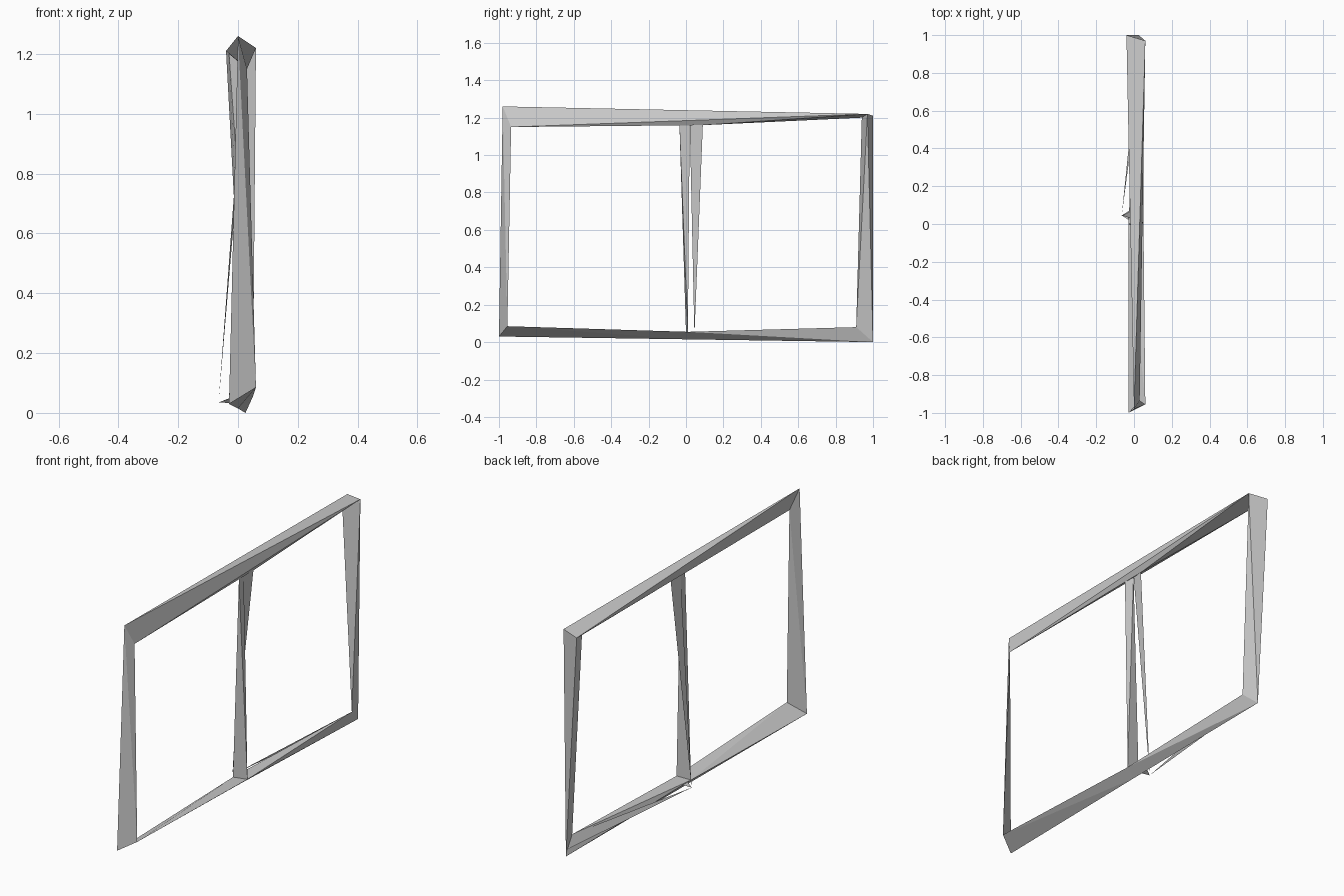
import bpy, bmesh
from mathutils import Vector

if "Cube" in bpy.data.objects:
    bpy.data.objects.remove(bpy.data.objects["Cube"])


def make(name, pts, hull=True):
    """Flat-faced bar spanning its corner points, or a single thin sliver."""
    bm = bmesh.new()
    vs = [bm.verts.new(Vector(p)) for p in pts]
    if hull:
        res = bmesh.ops.convex_hull(bm, input=vs)
        junk = [g for g in set(res["geom_interior"] + res["geom_unused"])
                if isinstance(g, bmesh.types.BMVert)]
        bmesh.ops.delete(bm, geom=junk, context='VERTS')
        bmesh.ops.recalc_face_normals(bm, faces=bm.faces)
    else:
        bm.faces.new(vs)
    me = bpy.data.meshes.new(name)
    bm.to_mesh(me)
    bm.free()
    ob = bpy.data.objects.new(name, me)
    bpy.context.collection.objects.link(ob)
    return ob


# Frame corners: each is an outer-to-inner mitre edge
front_low = [(-0.03, -1.0, 0.03), (0.06, -0.955, 0.085)]
front_top = [(0.0, -0.98, 1.26), (0.03, -0.935, 1.15)]
back_low = [(0.025, 1.0, 0.0), (0.05, 0.91, 0.08)]
back_top = [(-0.04, 1.0, 1.21), (0.06, 0.97, 1.22), (-0.03, 0.94, 1.2)]

# Mullion ends
sill = [(-0.03, 0.0, 0.05), (0.05, 0.01, 0.055)]
under = [(0.0, 0.0, 0.015)]
head_front, head_mid, head_back = (0.03, -0.035, 1.16), (0.02, 0.02, 1.18), (0.03, 0.09, 1.16)
tip = (-0.065, 0.045, 0.035)

# Outer frame
make("front_post", front_low + front_top)
make("back_post", back_low + back_top)
make("top_rail", front_top + back_top + [head_front, head_back])
make("bottom_rail_front", front_low + sill + under)
make("bottom_rail_back", sill + under + back_low)

# Centre mullion: a twisted wedge and a thin splinter beside it
make("mullion", sill + [head_front, head_mid])
make("mullion_splinter", [head_mid, head_back, tip], hull=False)
make("splinter_foot", [tip, (-0.025, 0.02, 0.045), (-0.025, 0.07, 0.05)], hull=False)
make("bottom_splinter", [tip, (0.03, 0.98, 0.03), back_low[1]], hull=False)
